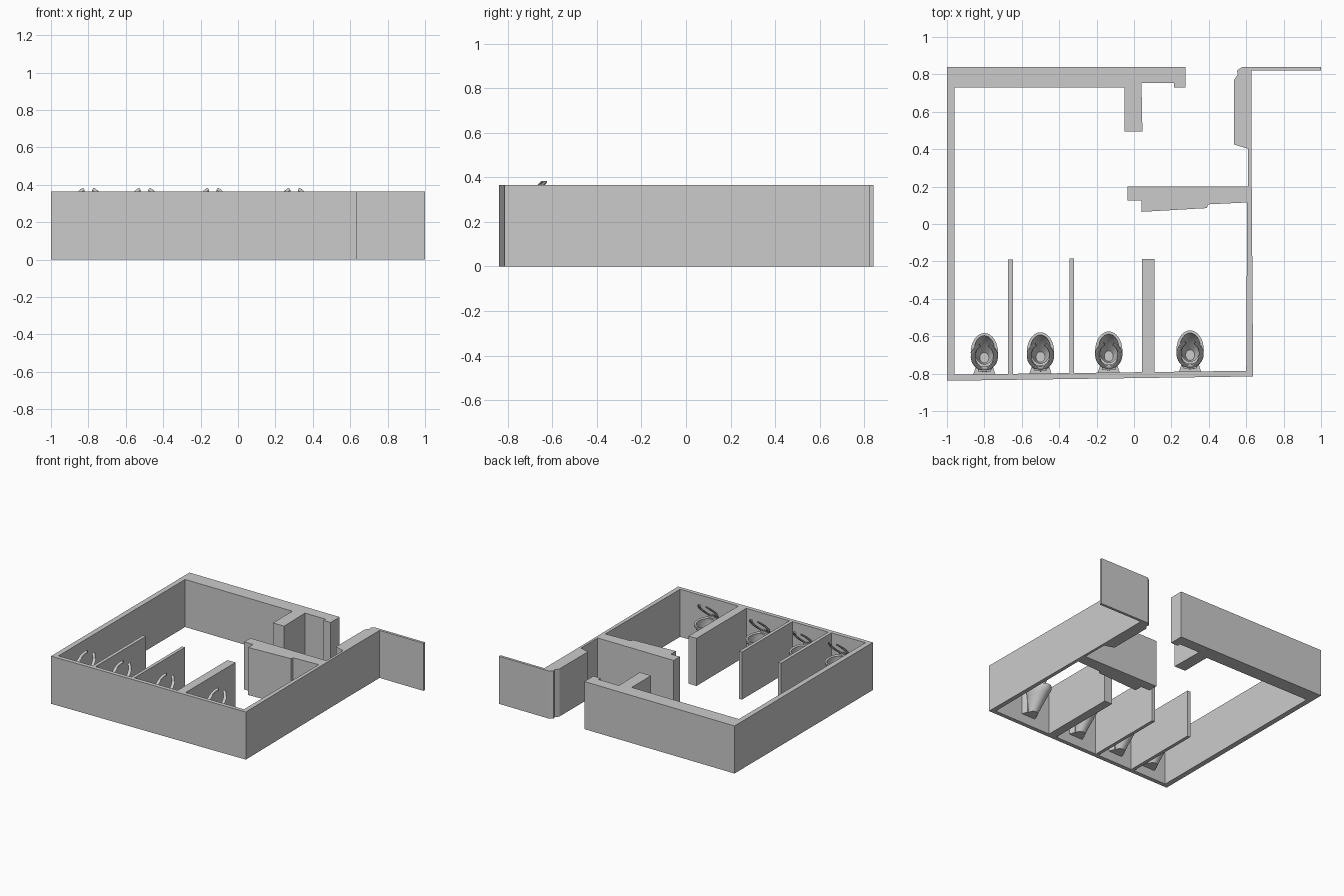
import bpy, bmesh
from math import sin, cos, pi, radians
from mathutils import Vector

cube = bpy.data.objects.get("Cube")
if cube:
    bpy.data.objects.remove(cube, do_unlink=True)

HEIGHT = 0.365
grey = bpy.data.materials.new("plain grey")
grey.use_nodes = True
grey.diffuse_color = (0.6, 0.6, 0.6, 1)
grey.node_tree.nodes["Principled BSDF"].inputs["Base Color"].default_value = (0.6, 0.6, 0.6, 1)


def finish(bm, name, smooth=False):
    bmesh.ops.recalc_face_normals(bm, faces=bm.faces)
    mesh = bpy.data.meshes.new(name)
    bm.to_mesh(mesh)
    bm.free()
    mesh.materials.append(grey)
    obj = bpy.data.objects.new(name, mesh)
    bpy.context.collection.objects.link(obj)
    if smooth:
        bpy.ops.object.select_all(action='DESELECT')
        obj.select_set(True)
        bpy.context.view_layer.objects.active = obj
        bpy.ops.object.shade_smooth_by_angle(angle=radians(40))
    return obj


def prism(name, outline, bottom=0, top=HEIGHT):
    """Extrude a plan outline upwards."""
    bm = bmesh.new()
    face = bm.faces.new([bm.verts.new((x, y, bottom)) for x, y in outline])
    new = bmesh.ops.extrude_face_region(bm, geom=[face])["geom"]
    verts = [v for v in new if isinstance(v, bmesh.types.BMVert)]
    bmesh.ops.translate(bm, verts=verts, vec=(0, 0, top - bottom))
    return finish(bm, name)


def loft(name, rings, closed=False):
    """Join rings of points; cap both ends unless the rings form a loop."""
    bm = bmesh.new()
    loops = [[bm.verts.new(p) for p in ring] for ring in rings]
    n = len(loops[0])
    for a, b in zip(loops, loops[1:]):
        for i in range(n):
            j = (i + 1) % n
            bm.faces.new((a[i], a[j], b[j], b[i]))
    bm.faces.new(loops[0])
    bm.faces.new(loops[-1])
    return finish(bm, name, smooth=True)


# Outer walls, with the back stub, the alcove ledge and the side wing
prism("outer_walls", [
    (-1, .84), (.275, .84), (.275, .73), (.215, .73), (.215, .755), (.04, .755),
    (.045, .495), (-.05, .495), (-.05, .73), (-.96, .73), (-.96, -.805),
    (.6, -.785), (.605, .115), (.395, .105), (.39, .085), (.04, .065),
    (.04, .125), (-.035, .125), (-.035, .2), (.61, .2), (.61, .402),
    (.535, .425), (.535, .77), (.555, .8), (.55, .82), (.58, .84),
    (1, .84), (1, .82), (.628, .82), (.628, .4), (.637, -.815), (-1, -.838)])

# Stall partitions
for i, (left, right, end) in enumerate([(-.673, -.647, -.19), (-.345, -.32, -.185),
                                        (.043, .11, -.188)]):
    prism(f"partition_{i + 1}", [(left, -.81), (right, -.81), (right, end), (left, end)])


# Toilet parts, measured from the wall behind them
def oval(cy, rx, ry, z, n=32):
    return [(rx * sin(2 * pi * k / n), cy + ry * cos(2 * pi * k / n), z) for k in range(n)]


bowl = loft("toilet_bowl", [
    oval(.05, .035, .035, .07), oval(.07, .046, .06, .12),
    oval(.1, .062, .088, .185), oval(.115, .073, .104, .22),
    oval(.116, .073, .104, .236), oval(.13, .054, .076, .236),
    oval(.125, .054, .074, .215), oval(.105, .04, .05, .165), oval(.088, .024, .028, .13)])
mount = prism("toilet_mount", [(-.062, -.01), (.062, -.01), (.044, .045), (-.044, .045)],
              .07, .228)
hinge = prism("seat_hinge", [(-.035, .015), (.035, .015), (.035, .042), (-.035, .042)],
              .228, .25)

# Raised open-front seat: a flattened section swept along most of an oval
along = Vector((0, cos(pi / 4), sin(pi / 4)))
normal = Vector((0, -sin(pi / 4), cos(pi / 4)))
rings = []
gap, steps = radians(24), 36
for k in range(steps + 1):
    t = gap + (2 * pi - 2 * gap) * k / steps
    out = Vector((sin(t), 0, 0)) + along * cos(t)
    centre = Vector((0, .095, .314)) + Vector((.06 * sin(t), 0, 0)) + along * .094 * cos(t)
    rings.append([centre + out * .013 * cos(a) + normal * .007 * sin(a)
                  for a in (2 * pi * s / 8 for s in range(8))])
seat = loft("toilet_seat", rings)

# Repeat the toilet in each stall
for i, x in enumerate((-.8, -.5, -.135, .3)):
    y = -.805 + .0128 * (x + .96)
    for part in (bowl, mount, hinge, seat):
        obj = part
        if i:
            obj = bpy.data.objects.new(f"{part.name}_{i + 1}", part.data)
            bpy.context.collection.objects.link(obj)
        obj.location = (x, y, 0)
